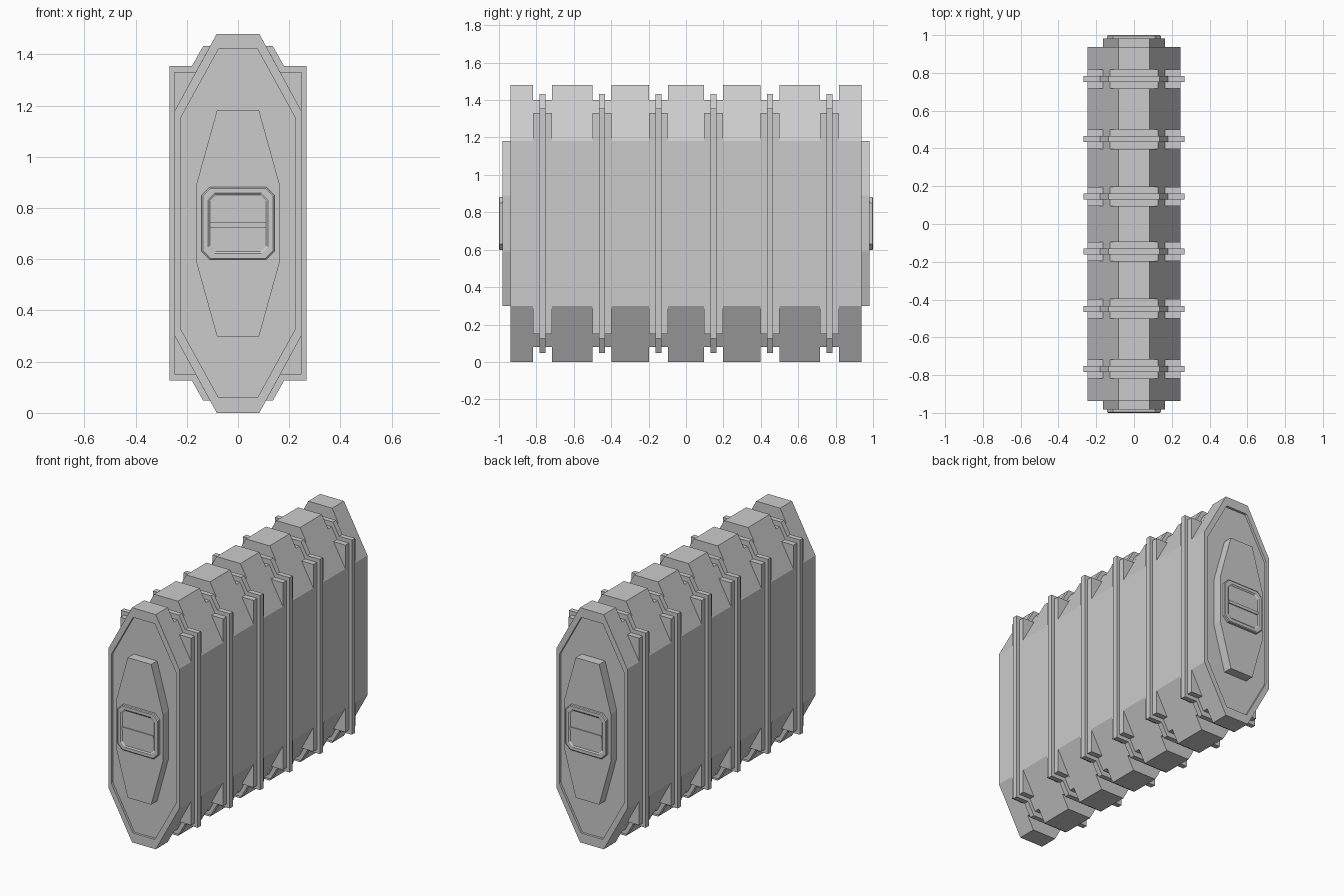
import bpy, bmesh

cube = bpy.data.objects.get("Cube")
if cube:
    bpy.data.objects.remove(cube, do_unlink=True)

grey = bpy.data.materials.new("plain grey")
grey.use_nodes = True
colour = (0.6, 0.6, 0.6, 1)
grey.diffuse_color = colour
grey.node_tree.nodes["Principled BSDF"].inputs["Base Color"].default_value = colour

MID = 0.74  # height of the horizontal mirror line


def mirrored(quarter):
    """Closed outline from points (x, height above MID) of the top right quarter, top first."""
    right = quarter + [(x, -z) for x, z in reversed(quarter)]
    loop = right + [(-x, z) for x, z in reversed(right)]
    return [(x, MID + z) for x, z in loop]


def loft(name, rings):
    """Skin a list of (outline, y) rings and cap both ends."""
    bm = bmesh.new()
    rows = [[bm.verts.new((x, y, z)) for x, z in outline] for outline, y in rings]
    count = len(rows[0])
    for a, b in zip(rows, rows[1:]):
        for i in range(count):
            j = (i + 1) % count
            bm.faces.new((a[i], a[j], b[j], b[i]))
    bm.faces.new(rows[0])
    bm.faces.new(rows[-1])
    bmesh.ops.recalc_face_normals(bm, faces=bm.faces)
    mesh = bpy.data.meshes.new(name)
    bm.to_mesh(mesh)
    bm.free()
    mesh.materials.append(grey)
    obj = bpy.data.objects.new(name, mesh)
    bpy.context.collection.objects.link(obj)


# Outlines
hull = mirrored([(0.083, 0.74), (0.247, 0.44)])
notch = mirrored([(0.127, 0.66), (0.247, 0.44)])
recess = mirrored([(0.076, 0.68), (0.225, 0.41)])
rib = mirrored([(0.136, 0.692), (0.18, 0.614), (0.268, 0.614)])
end_plate = mirrored([(0.082, 0.442), (0.163, 0.15)])


def panel(w, cut):
    return mirrored([(w - cut, w), (w, w - cut)])


bands = [-0.768, -0.449, -0.146, 0.146, 0.449, 0.768]
HALF, END = 0.051, 0.938

# Body segments between the bands
for a, b in zip(bands, bands[1:]):
    loft("body_segment", [(hull, a + HALF), (hull, b - HALF)])

# Bands: lowered body, rib around it and corner gussets
for y in bands:
    loft("band_core", [(notch, y - HALF), (notch, y + HALF)])
    loft("band_rib", [(rib, y - 0.016), (rib, y + 0.016)])
    for sx in (-1, 1):
        for sz in (-1, 1):
            tri = [(sx * x, MID + sz * z) for x, z in
                   [(0.163, 0.59), (0.247, 0.59), (0.247, 0.44)]]
            loft("corner_gusset", [(tri, y - HALF), (tri, y + HALF)])

# Both ends: recessed cap, raised plate, framed panel and handle bar
for s, side in ((-1, "front"), (1, "back")):
    loft(side + "_end_segment", [
        (hull, s * (bands[-1] + HALF)), (hull, s * END),
        (recess, s * END), (recess, s * (END - 0.015))])
    loft(side + "_end_plate", [(end_plate, s * 0.915), (end_plate, s * 0.982)])
    loft(side + "_panel", [
        (panel(0.142, 0.032), s * 0.975), (panel(0.142, 0.032), s * 0.996),
        (panel(0.137, 0.03), s * 1.0), (panel(0.118, 0.025), s * 1.0),
        (panel(0.11, 0.022), s * 0.994)])
    bar = [(x, MID + z) for x, z in
           [(-0.11, -0.016), (0.11, -0.016), (0.11, 0.004), (-0.11, 0.004)]]
    loft(side + "_handle_bar", [(bar, s * 0.985), (bar, s * 1.0)])
